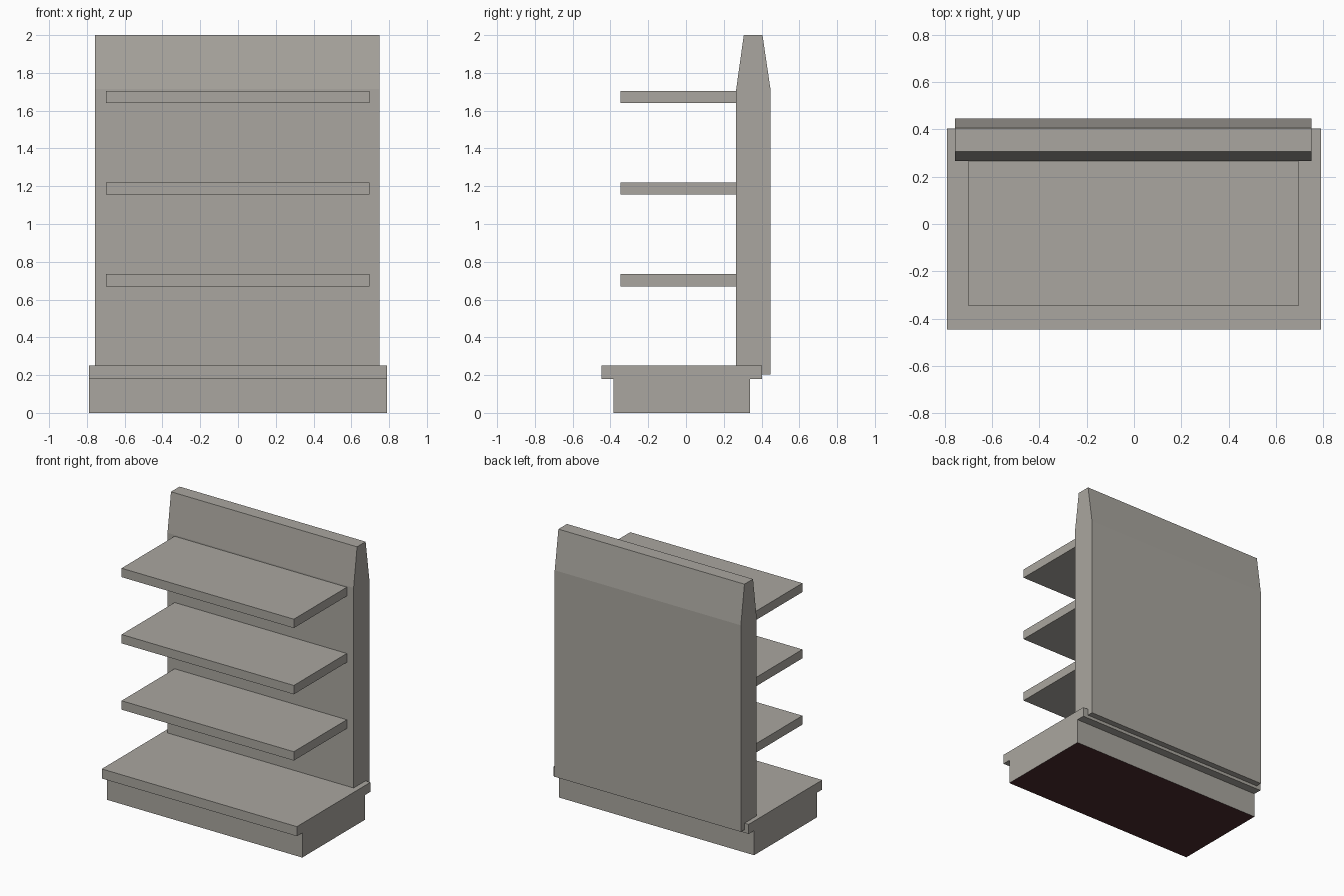
import bpy, bmesh

if "Cube" in bpy.data.objects:
    bpy.data.objects.remove(bpy.data.objects["Cube"])


def material(name, rgb):
    m = bpy.data.materials.new(name)
    m.diffuse_color = (*rgb, 1)
    m.use_nodes = True
    m.node_tree.nodes["Principled BSDF"].inputs["Base Color"].default_value = m.diffuse_color
    return m


GREY = material("warm grey", (0.40, 0.383, 0.348))
DARK = material("dark maroon", (0.072, 0.025, 0.027))


def extrude_profile(name, profile, x0, x1):
    """Extrude a closed (y, z) side profile from x0 to x1."""
    bm = bmesh.new()
    face = bm.faces.new([bm.verts.new((x0, y, z)) for y, z in profile])
    ext = bmesh.ops.extrude_face_region(bm, geom=[face])
    moved = [v for v in ext["geom"] if isinstance(v, bmesh.types.BMVert)]
    bmesh.ops.translate(bm, verts=moved, vec=(x1 - x0, 0, 0))
    bmesh.ops.recalc_face_normals(bm, faces=bm.faces)
    # the face resting on the ground gets the dark colour
    for f in bm.faces:
        f.material_index = int(f.normal.z < -0.9 and f.calc_center_median().z < 0.001)
    me = bpy.data.meshes.new(name)
    bm.to_mesh(me)
    bm.free()
    me.materials.append(GREY)
    me.materials.append(DARK)
    ob = bpy.data.objects.new(name, me)
    bpy.context.collection.objects.link(ob)
    return ob


# base: plinth with an overhanging deck on front and back
extrude_profile("base", [(-0.385, 0), (0.34, 0), (0.34, 0.18), (0.403, 0.18),
                         (0.403, 0.25), (-0.447, 0.25), (-0.447, 0.18), (-0.385, 0.18)],
                -0.79, 0.79)

# back panel, tapering towards the top
extrude_profile("back_panel", [(0.266, 0.203), (0.447, 0.203), (0.447, 1.715),
                               (0.405, 2.0), (0.306, 2.0), (0.266, 1.715)],
                -0.757, 0.75)

# three shelves
for i in range(3):
    z = 0.67 + i * 0.485
    extrude_profile(f"shelf_{i + 1}", [(-0.347, z), (0.27, z), (0.27, z + 0.065),
                                       (-0.347, z + 0.065)], -0.70, 0.695)
